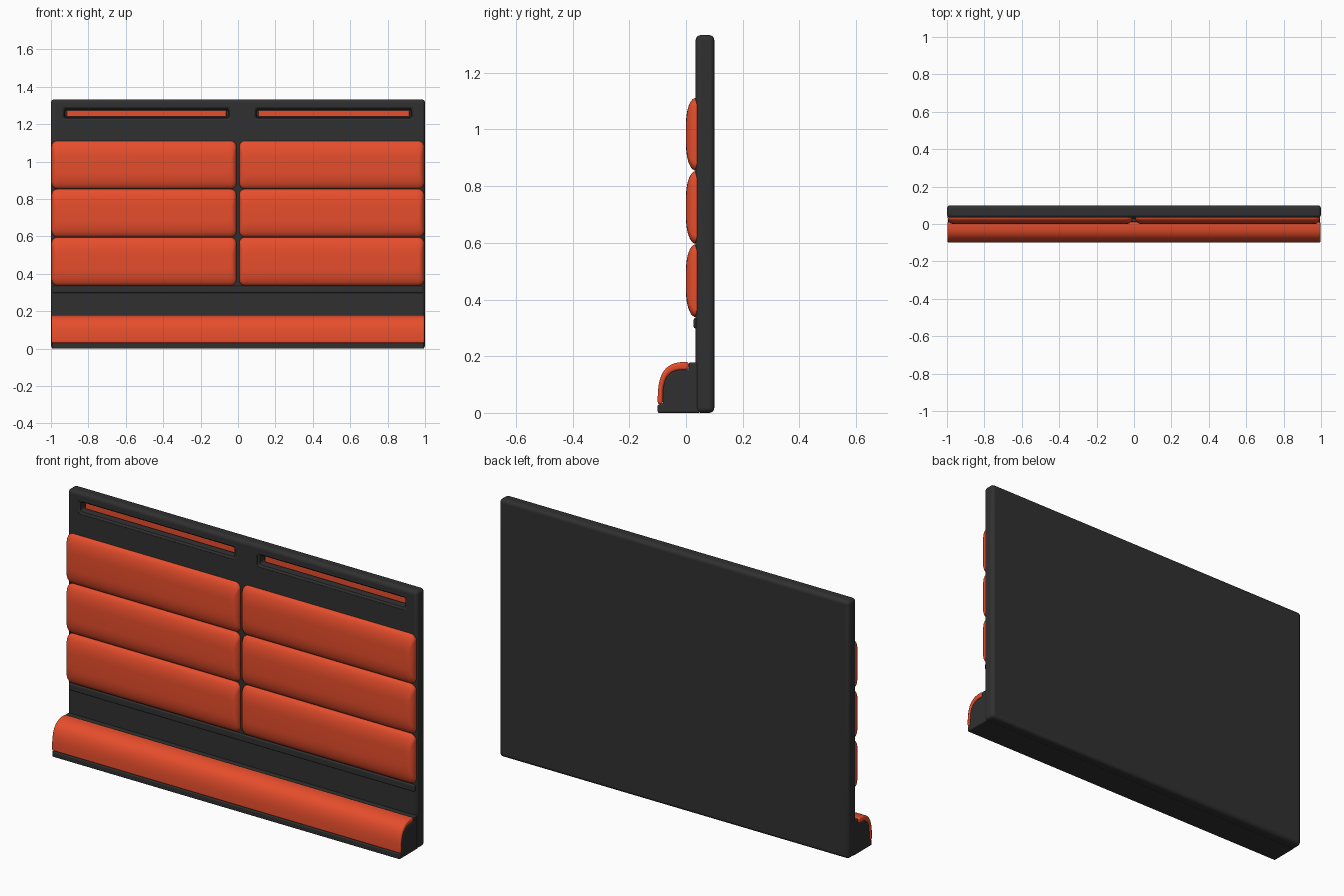
import bpy, bmesh, math

if "Cube" in bpy.data.objects:
    bpy.data.objects.remove(bpy.data.objects["Cube"])


def material(name, rgb):
    m = bpy.data.materials.new(name)
    m.diffuse_color = (*rgb, 1)
    m.use_nodes = True
    m.node_tree.nodes["Principled BSDF"].inputs["Base Color"].default_value = m.diffuse_color
    return m


RED = material("red_orange", (0.80, 0.075, 0.025))
DARK = material("charcoal", (0.03, 0.03, 0.03))


def finish(name, bm, mat, bevel=0, segments=4):
    bmesh.ops.recalc_face_normals(bm, faces=bm.faces)
    me = bpy.data.meshes.new(name)
    bm.to_mesh(me)
    bm.free()
    ob = bpy.data.objects.new(name, me)
    bpy.context.collection.objects.link(ob)
    me.materials.append(mat)
    if bevel:
        b = ob.modifiers.new("bevel", "BEVEL")
        b.width, b.segments = bevel, segments
        b.limit_method, b.angle_limit = "ANGLE", math.radians(40)
    return ob


def smooth(ob):
    bpy.ops.object.select_all(action="DESELECT")
    ob.select_set(True)
    bpy.context.view_layer.objects.active = ob
    bpy.ops.object.shade_smooth_by_angle(angle=math.radians(35))


def box(name, x, y, z, mat, bevel=0):
    bm = bmesh.new()
    bmesh.ops.create_cube(bm, size=1)
    for v in bm.verts:
        v.co = [r[0] if c < 0 else r[1] for c, r in zip(v.co, (x, y, z))]
    return finish(name, bm, mat, bevel)


def loft(name, rings, mat, bevel=0):
    bm = bmesh.new()
    rows = [[bm.verts.new(p) for p in r] for r in rings]
    n = len(rows[0])
    for a, b in zip(rows, rows[1:]):
        for i in range(n):
            bm.faces.new((a[i], a[(i + 1) % n], b[(i + 1) % n], b[i]))
    bm.faces.new(rows[0])
    bm.faces.new(rows[-1])
    return finish(name, bm, mat, bevel)


def rounded_rect(x, z, y, ix, iz, r, k=6):
    """Ring in the xz plane, inset by ix and iz, with corner radius r."""
    x0, x1, z0, z1 = x[0] + ix, x[1] - ix, z[0] + iz, z[1] - iz
    corners = [(x1 - r, z1 - r), (x0 + r, z1 - r), (x0 + r, z0 + r), (x1 - r, z0 + r)]
    return [(cx + r * math.cos(t), y, cz + r * math.sin(t))
            for q, (cx, cz) in enumerate(corners)
            for t in [(q + j / k) * math.pi / 2 for j in range(k + 1)]]


def arc(a, b, n, k=16):
    """Superellipse quarter in (y, z), from front bottom to back top."""
    ts = [i / k * math.pi / 2 for i in range(k + 1)]
    return [(0.01 - a * max(math.cos(t), 0) ** (2 / n),
             0.03 + b * max(math.sin(t), 0) ** (2 / n)) for t in ts]


# Back panel
panel = box("back_panel", (-1, 1), (0.034, 0.10), (0, 1.333), DARK, 0.018)

# Recessed slots with coloured inserts
for side, x in (("left", (-0.94, -0.038)), ("right", (0.086, 0.94))):
    z = (1.222, 1.292)
    cutter = loft(side + "_slot_cutter",
                  [rounded_rect(x, z, y, i, i, 0.012) for y, i in
                   ((0.02, 0), (0.036, 0), (0.042, 0.010), (0.075, 0.014))], DARK)
    cutter.hide_render = True
    cutter.hide_viewport = True
    cut = panel.modifiers.new(side + "_slot", "BOOLEAN")
    cut.object, cut.solver = cutter, "EXACT"
    box(side + "_slot_insert", (x[0] + 0.024, x[1] - 0.024), (0.062, 0.085),
        (1.241, 1.273), RED, 0.003)
smooth(panel)

# Six pillow-shaped back cushions
for row, z in enumerate(((0.338, 0.595), (0.597, 0.853), (0.855, 1.111))):
    for side, x in (("left", (-0.996, -0.009)), ("right", (0.007, 0.994))):
        rings = [rounded_rect(x, z, 0.045, 0, 0, 0.03)]
        for i in range(11):
            t = i / 10 * math.pi / 2
            c = 1 - math.cos(t)
            rings.append(rounded_rect(x, z, 0.034 * (1 - math.sin(t)),
                                      0.03 * c, 0.09 * c, 0.03))
        smooth(loft(f"{side}_cushion_{row + 1}", rings, RED))

# Dark bead under the cushions
smooth(box("lower_bead", (-0.99, 0.99), (0.027, 0.05), (0.298, 0.335), DARK, 0.007))

# Seat base and wrapped seat pad
inner = arc(0.092, 0.122, 3.4)
outer = arc(0.11, 0.15, 3.0)
base = [(-0.10, 0.0), (-0.10, 0.03)] + inner + [(0.01, 0.178), (0.05, 0.178), (0.05, 0.0)]
pad = outer + inner[::-1]
smooth(loft("seat_base", [[(x, *p) for p in base] for x in (-0.995, 0.995)], DARK, 0.006))
smooth(loft("seat_pad", [[(x, *p) for p in pad] for x in (-0.998, 0.998)], RED, 0.012))
